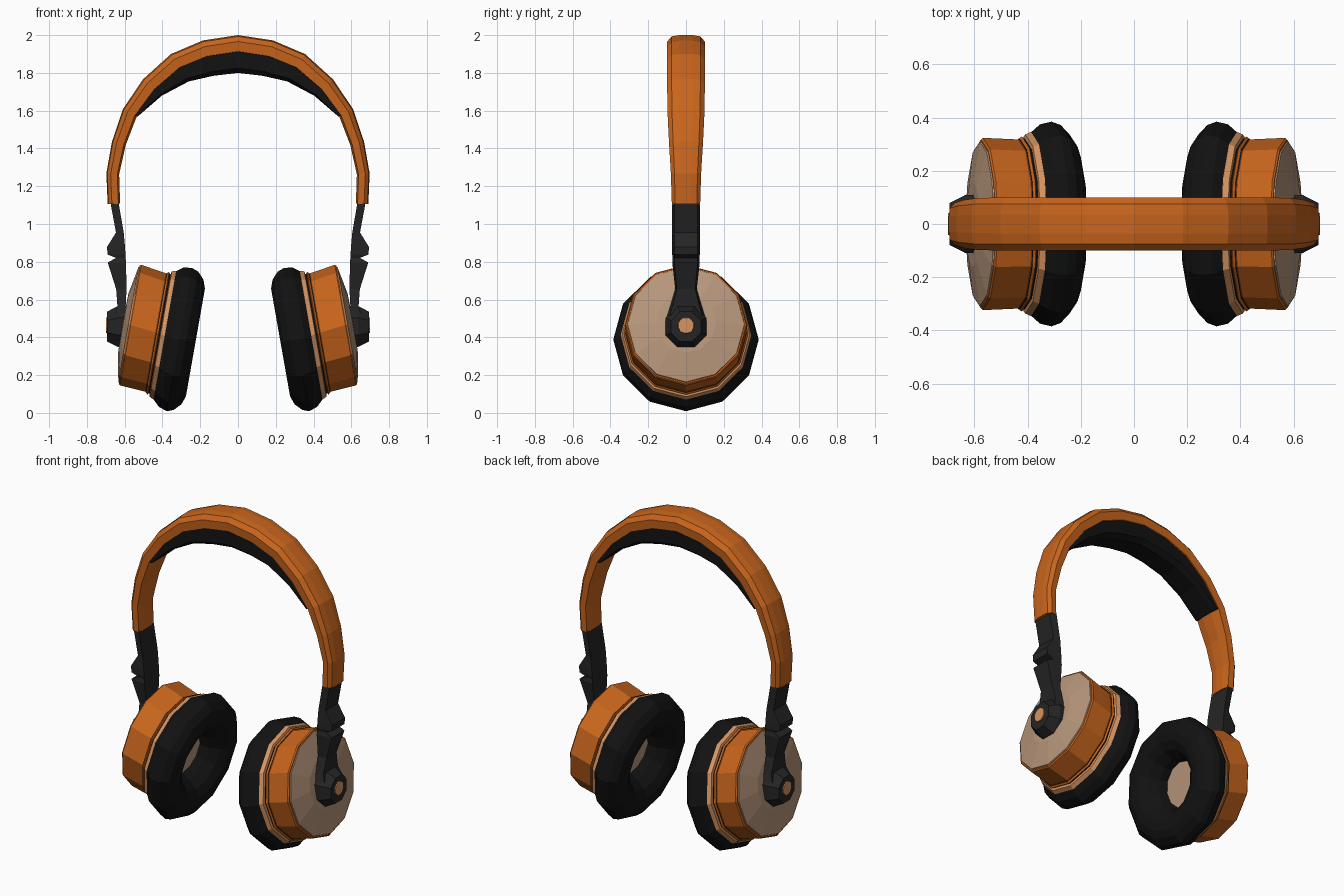
import bpy, bmesh, math
from mathutils import Vector

if "Cube" in bpy.data.objects:
    bpy.data.objects.remove(bpy.data.objects["Cube"])


def material(name, rgb):
    m = bpy.data.materials.new(name)
    m.diffuse_color = (*rgb, 1)
    m.use_nodes = True
    m.node_tree.nodes["Principled BSDF"].inputs["Base Color"].default_value = m.diffuse_color
    return m


ORANGE = material("orange", (0.58, 0.13, 0.012))
COPPER = material("copper", (0.68, 0.30, 0.12))
TAN = material("tan", (0.48, 0.31, 0.20))
BLACK = material("black", (0.006, 0.006, 0.006))
DARK = material("dark_grey", (0.018, 0.018, 0.018))


def loft(name, rings, mat, mirror=False, caps=True):
    """Skin a list of equal-length closed rings of points."""
    bm = bmesh.new()
    rows = [[bm.verts.new(p) for p in ring] for ring in rings]
    n = len(rows[0])
    for a, b in zip(rows, rows[1:]):
        for i in range(n):
            j = (i + 1) % n
            bm.faces.new((a[i], a[j], b[j], b[i]))
    if caps:
        bm.faces.new(rows[0])
        bm.faces.new(rows[-1])
    bmesh.ops.recalc_face_normals(bm, faces=bm.faces)
    me = bpy.data.meshes.new(name)
    bm.to_mesh(me)
    bm.free()
    me.materials.append(mat)
    ob = bpy.data.objects.new(name, me)
    bpy.context.collection.objects.link(ob)
    if mirror:
        ob.modifiers.new("other_side", 'MIRROR')
    return ob


# ---- headband: cross-section swept along an arch ----
half = [(0, 2.0), (.185, 1.972), (.355, 1.90), (.503, 1.766),
        (.61, 1.607), (.667, 1.437), (.697, 1.268), (.69, 1.105)]
half_w = [.1, .1, .1, .1, .098, .09, .08, .075]
thick = [.1, .1, .098, .092, .083, .075, .068, .066]
pad_depth = [.1, .095, .075, .04, .004]


def mirrored(seq):
    return seq[:0:-1] + seq


path = [Vector((-x, 0, z)) for x, z in half[:0:-1]] + [Vector((x, 0, z)) for x, z in half]


def normal(i):
    t = path[min(i + 1, len(path) - 1)] - path[max(i - 1, 0)]
    return Vector((-t.z, 0, t.x)).normalized()


# (y as share of half width, depth as share of thickness)
section = [(.35, 0), (.76, .07), (1, .34), (.96, .86), (.38, 1)]
section += [(-y, d) for y, d in reversed(section)]
W, T = mirrored(half_w), mirrored(thick)
band = [[path[i] - normal(i) * d * T[i] + Vector((0, y * W[i], 0)) for y, d in section]
        for i in range(len(path))]
loft("headband", band, ORANGE)

# ---- cushion under the headband ----
P = mirrored(pad_depth)
k = len(half) - len(pad_depth)
pad = []
for i, depth in enumerate(P):
    j = i + k
    top, low = T[j] * .87, T[j] + depth
    ring = [(.09, top), (.09, low - depth * .25), (.06, low),
            (-.06, low), (-.09, low - depth * .25), (-.09, top)]
    pad.append([path[j] - normal(j) * d + Vector((0, y, 0)) for y, d in ring])
loft("headband_cushion", pad, BLACK)

# ---- side arms: (inner x, outer x, z, half width) ----
arm = [(.64, .68, 1.18, .068), (.63, .673, 1.10, .073), (.605, .646, .955, .073),
       (.598, .694, .877, .073), (.596, .69, .838, .073), (.595, .645, .82, .07),
       (.593, .69, .797, .073), (.59, .645, .655, .057), (.595, .638, .56, .085),
       (.60, .66, .50, .105)]
loft("side_arm", [[(a, -w, z), (b, -w * .85, z), (b, w * .85, z), (a, w, z)]
                  for a, b, z, w in arm], DARK, True)


# ---- pivot hub and its copper button ----
def disc_x(name, steps, z, n, mat):
    rings = [[(x, r * math.cos(math.tau * (i + .5) / n), z + r * math.sin(math.tau * (i + .5) / n))
              for i in range(n)] for x, r in steps]
    loft(name, rings, mat, True)


disc_x("pivot_hub", [(.57, .118), (.635, .118), (.694, .085)], .457, 8, DARK)
disc_x("pivot_button", [(.68, .045), (.70, .042)], .463, 12, COPPER)

# ---- ear cups: 12-sided lathe on an axis tilted 10 degrees ----
TILT = math.radians(10)
AXIS = Vector((math.cos(TILT), 0, math.sin(TILT)))
UP = Vector((-math.sin(TILT), 0, math.cos(TILT)))
CENTRE = Vector((.31, 0, .388))


def lathe(name, profile, mat, caps=True):
    rings = []
    for t, r in profile:
        c = CENTRE + AXIS * t + UP * max(0, t) * .115
        rings.append([c + UP * r * math.sin(math.tau * i / 12)
                      + Vector((0, r * math.cos(math.tau * i / 12), 0)) for i in range(12)])
    loft(name, rings, mat, True, caps)


lathe("ear_cushion", [(.07, .13), (.0, .15), (-.055, .19), (-.083, .24), (-.086, .29),
                      (-.07, .335), (-.035, .372), (.0, .385), (.045, .375), (.08, .345),
                      (.08, .2)], BLACK, False)
lathe("speaker_cover", [(.05, .15), (.07, .15)], TAN)
lathe("copper_ring", [(.07, .335), (.08, .346), (.103, .337), (.106, .32)], COPPER)
lathe("cup_seam", [(.10, .322), (.128, .322)], BLACK)
lathe("cup_shell", [(.112, .322), (.116, .33), (.13, .318), (.268, .324), (.275, .318)], ORANGE)
lathe("cup_cap", [(.262, .316), (.28, .309), (.308, .16), (.312, .02)], TAN)
